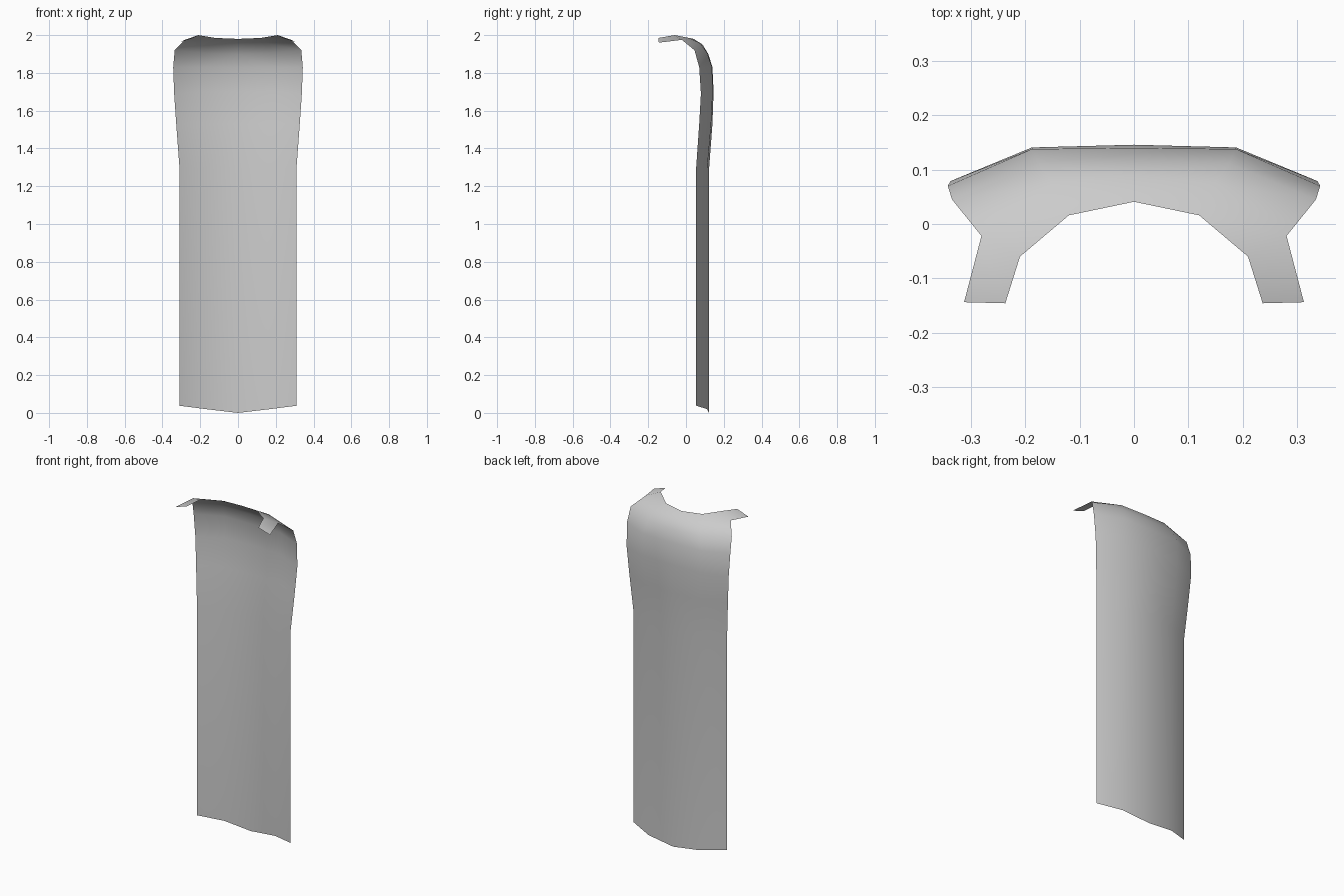
import bpy, bmesh

if "Cube" in bpy.data.objects:
    bpy.data.objects.remove(bpy.data.objects["Cube"])

# Cape cross-sections, hem to neckline: (centre, middle, outer edge)
SECTIONS = [
    [(0, .122, 0), (.17, .112, .02), (.31, .054, .038)],
    [(0, .122, 1.29), (.17, .112, 1.29), (.31, .054, 1.3)],
    [(0, .14, 1.53), (.18, .133, 1.53), (.327, .07, 1.53)],
    [(0, .146, 1.7), (.188, .141, 1.7), (.338, .079, 1.69)],
    [(0, .14, 1.83), (.188, .138, 1.83), (.343, .07, 1.83)],
    [(0, .118, 1.9), (.175, .112, 1.905), (.335, .045, 1.92)],
    [(0, .088, 1.95), (.15, .075, 1.957), (.281, -.022, 1.975)],
    [(0, .041, 1.98), (.12, .016, 1.985), (.21, -.06, 2.0)],
]
# Shoulder strap tips: inner, outer
STRAP_TIP = [(.237, -.146, 1.985), (.313, -.144, 1.96)]

bm = bmesh.new()
grid = [[bm.verts.new(p) for p in row] for row in SECTIONS]

# Draped panel of the cape, one half
for low, high in zip(grid, grid[1:]):
    for i in range(2):
        bm.faces.new((low[i + 1], low[i], high[i], high[i + 1]))

# Strap reaching forward over the shoulder
inner, outer = [bm.verts.new(p) for p in STRAP_TIP]
bm.faces.new((grid[-2][2], grid[-1][2], inner, outer))
bmesh.ops.recalc_face_normals(bm, faces=bm.faces)
bm.faces.ensure_lookup_table()
if bm.faces[0].normal.y < 0:
    bmesh.ops.reverse_faces(bm, faces=bm.faces)

mesh = bpy.data.meshes.new("cape")
bm.to_mesh(mesh)
bm.free()
mesh.shade_smooth()
cape = bpy.data.objects.new("cape", mesh)
bpy.context.collection.objects.link(cape)

# Other half
mirror = cape.modifiers.new("Mirror", 'MIRROR')
mirror.use_axis[0] = True
mirror.use_clip = True
